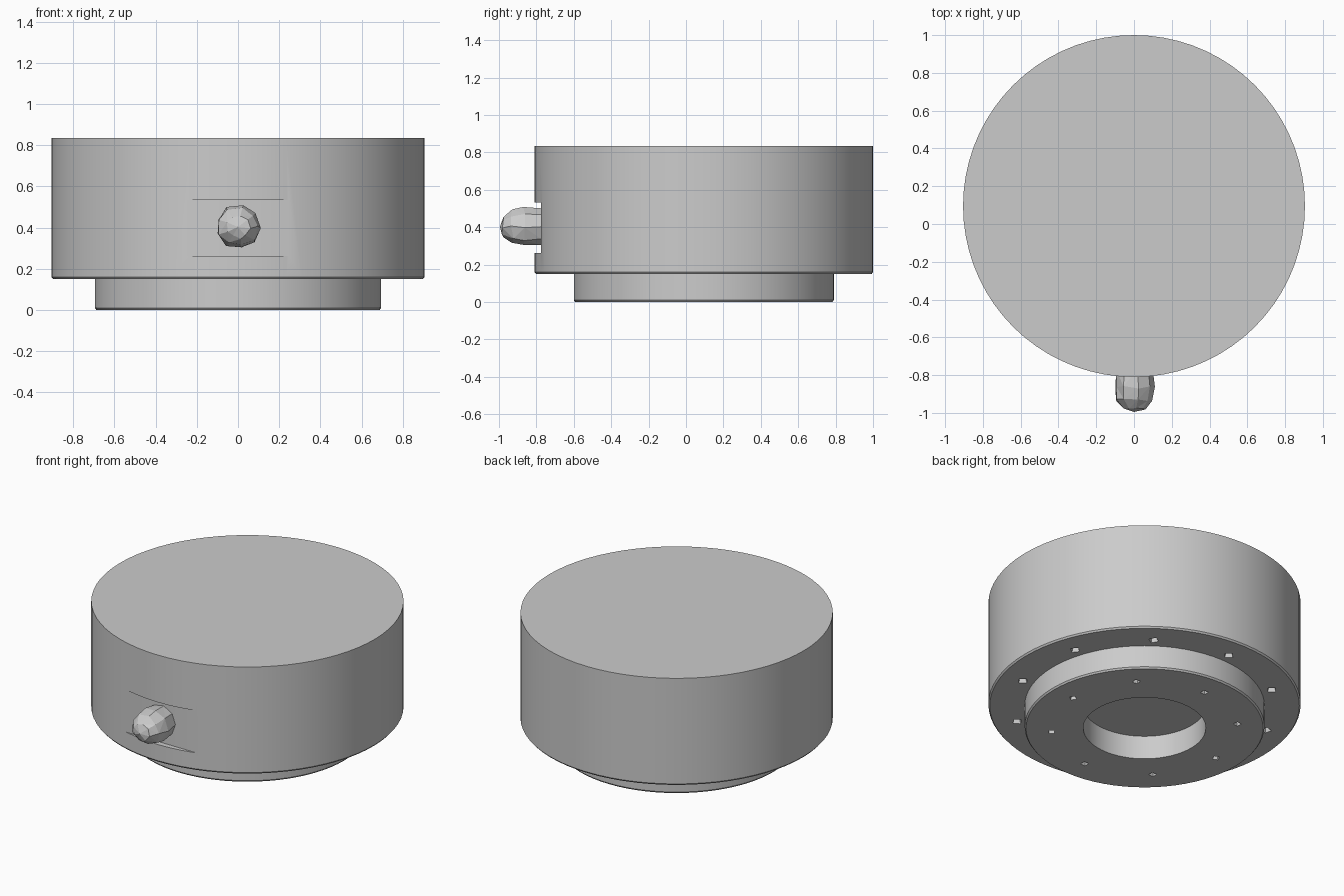
import bpy, bmesh, math, random
from mathutils import Matrix, Vector

if "Cube" in bpy.data.objects:
    bpy.data.objects.remove(bpy.data.objects["Cube"])

random.seed(4)
CY = 0.095      # body axis sits slightly behind the origin


def finish(name, bm):
    bmesh.ops.remove_doubles(bm, verts=bm.verts, dist=1e-5)
    bmesh.ops.recalc_face_normals(bm, faces=bm.faces)
    me = bpy.data.meshes.new(name)
    bm.to_mesh(me)
    bm.free()
    ob = bpy.data.objects.new(name, me)
    bpy.context.collection.objects.link(ob)
    return ob


def lathe(profile, sides):
    """Spin (radius, height) points around z."""
    bm = bmesh.new()
    vs = [bm.verts.new((r, 0, z)) for r, z in profile]
    es = [bm.edges.new(p) for p in zip(vs, vs[1:])]
    bmesh.ops.spin(bm, geom=vs + es, axis=(0, 0, 1), cent=(0, 0, 0),
                   angle=math.tau, steps=sides, use_duplicate=False)
    bmesh.ops.remove_doubles(bm, verts=bm.verts, dist=1e-5)
    return bm


def cut(ob, cutter):
    mod = ob.modifiers.new("cut", 'BOOLEAN')
    mod.operation, mod.solver, mod.object = 'DIFFERENCE', 'EXACT', cutter
    bpy.context.view_layer.objects.active = ob
    bpy.ops.object.modifier_apply(modifier=mod.name)
    bpy.data.objects.remove(cutter)


# stepped round body with a shallow central recess underneath
bm = lathe([(0, .835), (.905, .835), (.905, .16), (.897, .15), (.695, .15),
            (.695, .01), (.687, 0), (.355, 0), (.355, .15), (0, .15)], 72)
bmesh.ops.translate(bm, vec=(0, CY, 0), verts=bm.verts)
body = finish("body", bm)

# flat pocket on the front
bm = bmesh.new()
bmesh.ops.create_cube(bm, size=1, matrix=Matrix.Translation((0, -.975, .398))
                      @ Matrix.Diagonal((.8, .4, .27, 1)))
cut(body, finish("pocket_cutter", bm))

# rings of small faceted screw pits on the underside
bm = bmesh.new()
for count, radius, z, start, size in ((8, .54, 0, 0, .03), (10, .76, .15, 18, .04)):
    for i in range(count):
        a = math.radians(start) + i * math.tau / count
        m = (Matrix.Translation((radius * math.cos(a), CY + radius * math.sin(a), z))
             @ Matrix.Rotation(random.uniform(0, 6), 4, 'Z'))
        bmesh.ops.create_cone(bm, cap_ends=True, segments=4, radius1=size,
                              radius2=size * .6, depth=.07, matrix=m)
cut(body, finish("pit_cutter", bm))

bpy.context.view_layer.objects.active = body
body.select_set(True)
bpy.ops.object.shade_smooth_by_angle(angle=math.radians(25))

# rough faceted knob pointing forward from the pocket
bm = lathe([(0, 0), (.1, 0), (.106, .09), (.094, .155), (.055, .205), (0, .22)], 9)
for v in bm.verts:
    if .05 < v.co.z < .21:
        v.co += Vector([random.uniform(-.008, .008) for _ in range(3)])
bmesh.ops.triangulate(bm, faces=bm.faces)
bmesh.ops.transform(bm, verts=bm.verts, matrix=Matrix.Translation((0, -.775, .403))
                    @ Matrix.Rotation(math.pi / 2, 4, 'X'))
finish("front_knob", bm)
